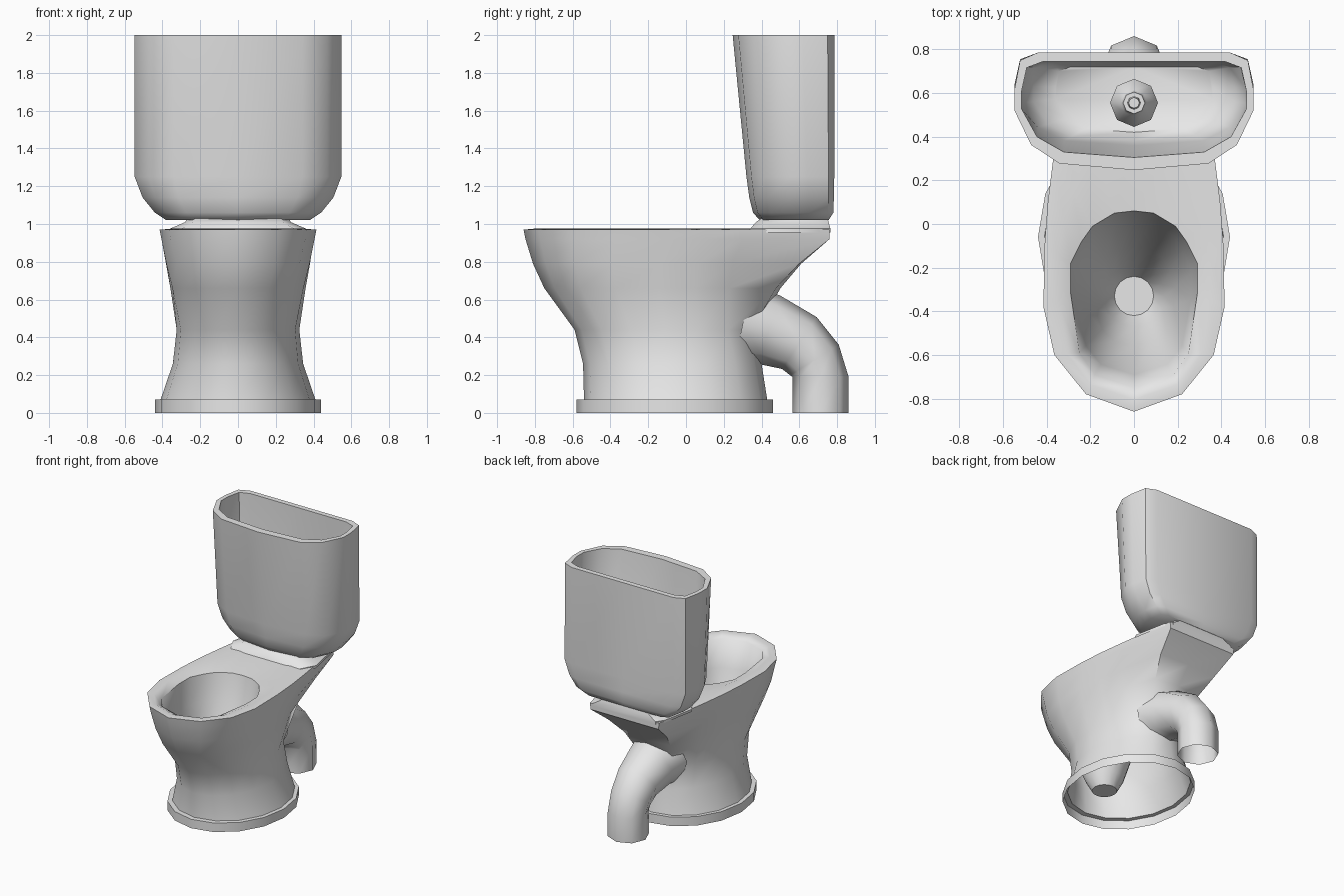
import bpy
from math import sin, cos, pi
from mathutils import Vector

cube = bpy.data.objects.get("Cube")
if cube:
    bpy.data.objects.remove(cube, do_unlink=True)

COLOUR = (0.8, 0.8, 0.8, 1)
ceramic = bpy.data.materials.new("light grey ceramic")
ceramic.use_nodes = True
ceramic.diffuse_color = COLOUR
ceramic.node_tree.nodes["Principled BSDF"].inputs["Base Color"].default_value = COLOUR


def loft(name, rings, cap_start=False, cap_end=False, angle=50):
    """Skin a list of equal rings into one smooth surface."""
    n = len(rings[0])
    verts = [p for ring in rings for p in ring]
    faces = []
    for k in range(len(rings) - 1):
        a, b = k * n, (k + 1) * n
        for i in range(n):
            j = (i + 1) % n
            faces.append((a + i, a + j, b + j, b + i))
    if cap_start:
        faces.append(tuple(reversed(range(n))))
    if cap_end:
        faces.append(tuple(range(len(verts) - n, len(verts))))
    mesh = bpy.data.meshes.new(name)
    mesh.from_pydata(verts, [], faces)
    mesh.materials.append(ceramic)
    obj = bpy.data.objects.new(name, mesh)
    bpy.context.collection.objects.link(obj)
    bpy.ops.object.select_all(action='DESELECT')
    obj.select_set(True)
    bpy.context.view_layer.objects.active = obj
    bpy.ops.object.shade_smooth_by_angle(angle=angle * pi / 180)
    return obj


def mirrored(half):
    """Close a half outline, listed front to back, across x = 0."""
    return half + [(-x, y) for x, y in reversed(half[1:-1])]


def fit(outline, z, w, y0, y1):
    """Stretch an outline to half width w and depth y0..y1 at height z."""
    xs = max(p[0] for p in outline)
    lo, hi = min(p[1] for p in outline), max(p[1] for p in outline)
    return [(x / xs * w, y0 + (y - lo) / (hi - lo) * (y1 - y0), z) for x, y in outline]


def mix(ring_a, ring_b, t):
    return [tuple(Vector(a).lerp(Vector(b), t)) for a, b in zip(ring_a, ring_b)]


# Outlines of the body
oval = [(sin(2 * pi * i / 16), -cos(2 * pi * i / 16)) for i in range(16)]
rim = mirrored([(0, -.86), (.22, -.78), (.365, -.6), (.415, -.38), (.41, -.1),
                (.395, .1), (.37, .3), (.3, .76), (0, .76)])
opening = mirrored([(0, -.75), (.18, -.69), (.25, -.59), (.29, -.32), (.29, -.18),
                    (.24, -.08), (.19, -.01), (.09, .05), (0, .06)])

# Pedestal and bowl as one shell: height, half width, front, back, blend to rim
levels = [(0, .44, -.58, .46, 0), (.07, .44, -.58, .46, 0), (.07, .41, -.54, .43, 0),
          (.26, .345, -.545, .4, 0), (.44, .325, -.59, .38, .1), (.66, .36, -.75, .5, .5),
          (.79, .385, -.81, .61, .8), (.92, .405, -.85, .76, 1), (.97, .415, -.86, .76, 1)]
rings = [mix(fit(oval, *v[:4]), fit(rim, *v[:4]), v[4]) for v in levels]
edge = fit(opening, .95, .29, -.75, .06)
crest = [(x, y, .975) for x, y, z in mix(rings[-1], edge, .5)]
rings += [crest, edge]
for z, w, y0, y1, t in [(.75, .265, -.69, .02, .2), (.45, .19, -.56, -.1, .6),
                        (.25, .14, -.47, -.19, 1), (.16, .09, -.42, -.24, 1)]:
    rings.append(mix(fit(opening, z, w, y0, y1), fit(oval, z, w, y0, y1), t))
loft("bowl_and_pedestal", rings, cap_end=True)

# Raised shelf carrying the tank
shelf = mirrored([(0, .34), (.3, .34), (.36, .45), (.31, .7), (.27, .76), (0, .76)])
loft("tank_shelf", [fit(shelf, .955, .36, .33, .765), fit(shelf, .975, .36, .34, .765),
                    fit(shelf, 1.01, .28, .37, .755), fit(shelf, 1.03, .27, .4, .75)],
     cap_end=True)

# Tank with hollow inside
tank = mirrored([(0, .25), (.34, .28), (.47, .365), (.545, .52), (.545, .62),
                 (.52, .75), (.44, .785), (0, .785)])
tank_levels = [(1.02, .38, .39, .755), (1.06, .44, .355, .78), (1.14, .505, .335, .783),
               (1.25, .547, .32, .785), (2, .547, .247, .785),
               (2, .515, .305, .745), (1.25, .51, .36, .745),
               (1.14, .46, .38, .74), (1.07, .36, .42, .72)]
loft("tank", [fit(tank, *v) for v in tank_levels], cap_start=True, cap_end=True)

# Turned valve standing on the tank floor
profile = [(1.06, .11), (1.1, .11), (1.15, .06), (1.2, .05), (1.2, .03), (1.3, .025)]
loft("flush_valve", [[(r * cos(k * pi / 4), .555 + r * sin(k * pi / 4), z) for k in range(8)]
                     for z, r in profile], cap_end=True)

# Waste pipe curving down behind the pedestal: y, z, radius
path = [(.3, .47, .22), (.44, .44, .19), (.6, .37, .165), (.68, .28, .152),
        (.713, .19, .148), (.713, 0, .148)]
pipe = []
for k, (y, z, r) in enumerate(path):
    before, after = path[max(k - 1, 0)], path[min(k + 1, len(path) - 1)]
    along = Vector((0, after[0] - before[0], after[1] - before[1])).normalized()
    if k >= len(path) - 2:
        along = Vector((0, 0, -1))
    side = Vector((1, 0, 0))
    up = along.cross(side)
    pipe.append([tuple(Vector((0, y, z)) + r * (cos(a * pi / 4) * side + sin(a * pi / 4) * up))
                 for a in range(8)])
loft("waste_pipe", pipe)
